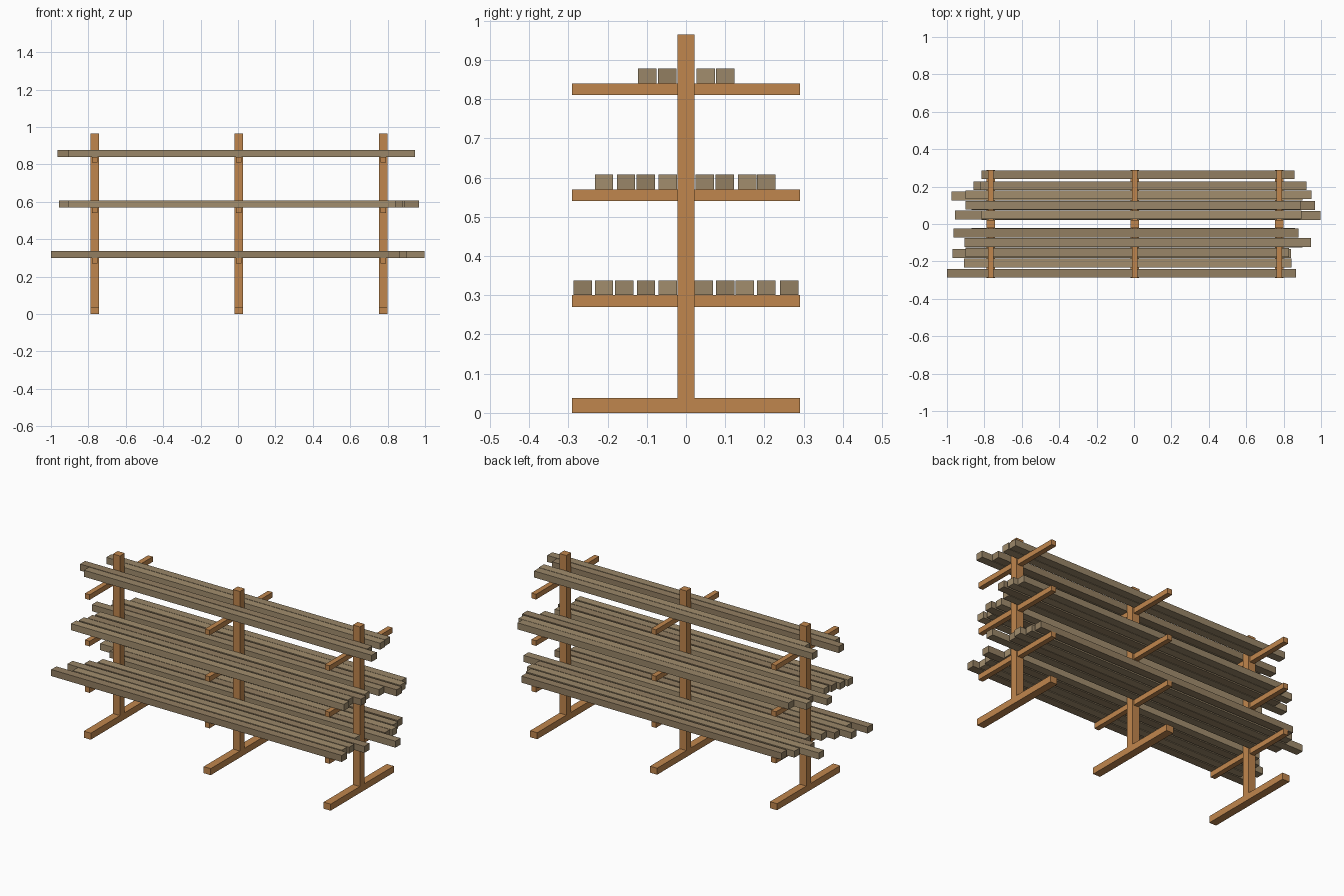
import bpy


def material(name, rgb):
    m = bpy.data.materials.new(name)
    m.diffuse_color = (*rgb, 1)
    return m


FRAME = material("frame_wood", (0.53, 0.24, 0.075))
PLANKS = [material(f"plank_wood_{i}", c) for i, c in enumerate(
    [(0.29, 0.21, 0.12), (0.36, 0.27, 0.155), (0.32, 0.24, 0.14)])]


def box(name, x, y, z, mat):
    """Box from (min, max) ranges on each axis."""
    bpy.ops.mesh.primitive_cube_add(
        size=1, location=[(a + b) / 2 for a, b in (x, y, z)])
    ob = bpy.context.object
    ob.name = name
    ob.scale = [b - a for a, b in (x, y, z)]
    bpy.ops.object.transform_apply(location=False, rotation=False, scale=True)
    ob.data.materials.append(mat)
    return ob


# Three uprights, each with a foot and three cross arms
SHELVES = [0.30, 0.57, 0.84]
for px in (-0.766, 0.005, 0.776):
    wide, narrow = (px - 0.0225, px + 0.0225), (px - 0.015, px + 0.015)
    box("upright_post", wide, (-0.022, 0.022), (0, 0.965), FRAME)
    box("foot", wide, (-0.29, 0.29), (0, 0.038), FRAME)
    for z in SHELVES:
        box("cross_arm", narrow, (-0.29, 0.29), (z - 0.03, z), FRAME)

# Loose planks per shelf: (y centre, left end, right end)
ROWS = [
    [(-0.263, -1.0, 0.867), (-0.209, -0.90, 0.83), (-0.157, -0.97, 0.84),
     (-0.102, -0.90, 0.90), (-0.047, -0.853, 0.80), (0.045, -0.815, 0.997),
     (0.100, -0.88, 0.89), (0.150, -0.975, 0.90), (0.205, -0.857, 0.87),
     (0.263, -0.815, 0.858)],
    [(-0.209, -0.91, 0.843), (-0.153, -0.90, 0.83), (-0.103, -0.88, 0.88),
     (-0.046, -0.87, 0.86), (0.048, -0.957, 0.89), (0.099, -0.87, 0.967),
     (0.156, -0.90, 0.95), (0.205, -0.82, 0.923)],
    [(-0.099, -0.905, 0.945), (-0.048, -0.965, 0.88),
     (0.050, -0.815, 0.895), (0.100, -0.90, 0.89)],
]
for r, (z, row) in enumerate(zip(SHELVES, ROWS)):
    for i, (y, x0, x1) in enumerate(row):
        box("plank", (x0, x1), (y - 0.0235, y + 0.0235), (z, z + 0.038),
            PLANKS[(i + r) % 3])
